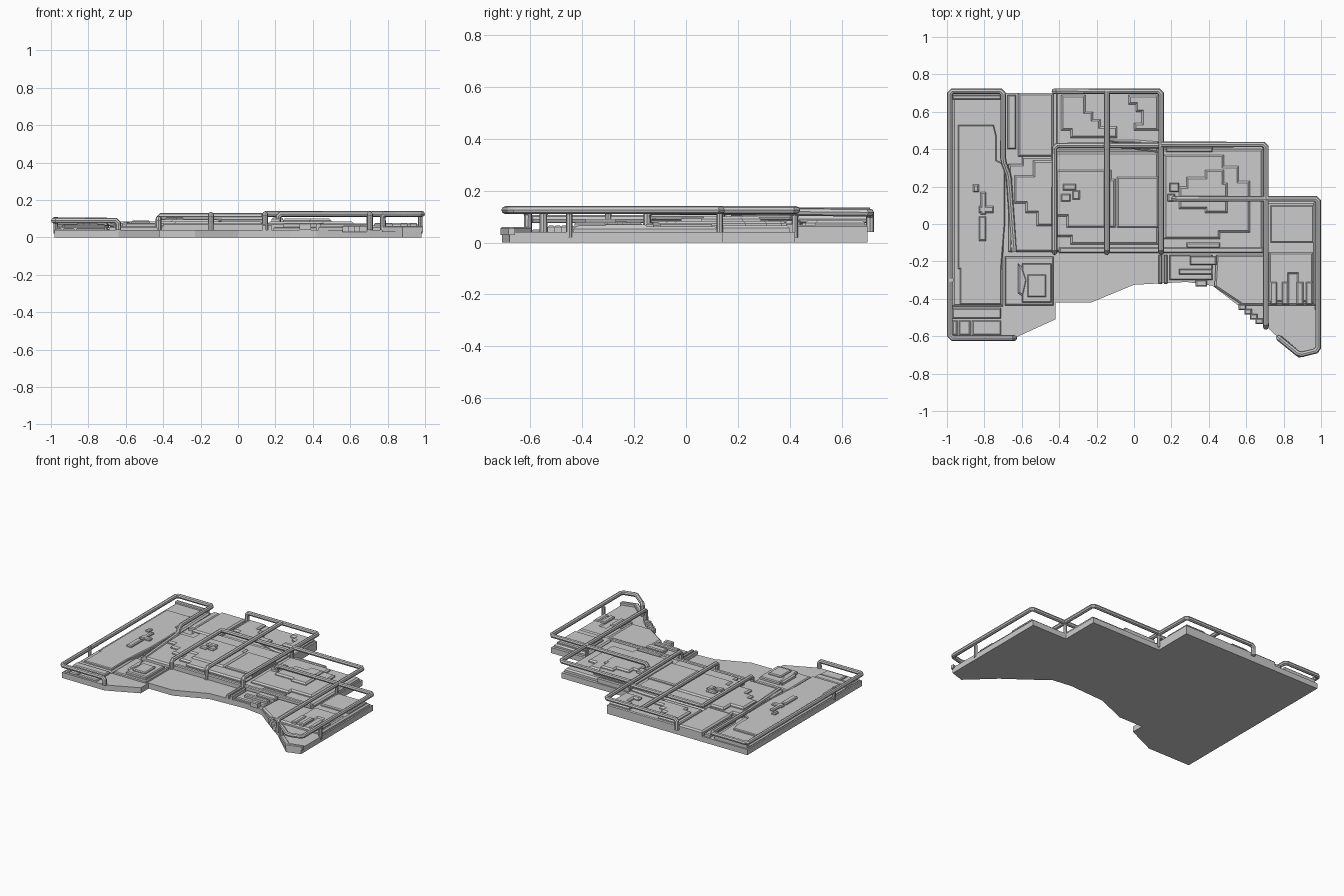
import bpy, bmesh
from mathutils import Vector


def slab(name, pts, z0, z1, slope=0.01):
    """Flat plate from an outline, with a sloped edge round the top."""
    bm = bmesh.new()
    face = bm.faces.new([bm.verts.new((x, y, z0)) for x, y in pts])
    face.normal_update()
    if face.normal.z < 0:
        face.normal_flip()
    new = bmesh.ops.extrude_face_region(bm, geom=[face])["geom"]
    top = [g for g in new if isinstance(g, bmesh.types.BMFace)][0]
    bmesh.ops.translate(bm, vec=(0, 0, z1 - z0), verts=list(top.verts))
    if slope:
        bmesh.ops.bevel(bm, geom=list(top.edges), offset=slope, segments=1,
                        affect='EDGES', profile=0.5, clamp_overlap=True)
    bmesh.ops.recalc_face_normals(bm, faces=bm.faces)
    me = bpy.data.meshes.new(name)
    bm.to_mesh(me)
    bm.free()
    ob = bpy.data.objects.new(name, me)
    bpy.context.collection.objects.link(ob)
    return ob


def block(name, x0, x1, y0, y1, z0, z1, slope=0.006):
    return slab(name, [(x0, y0), (x1, y0), (x1, y1), (x0, y1)], z0, z1, slope)


def rail(name, pts, r=0.0155, cut=0.014):
    """Round tube along a path with small chamfered corners."""
    p = [Vector(q) for q in pts]
    path = [p[0]]
    for a, b, c in zip(p, p[1:], p[2:]):
        path += [b + (a - b).normalized() * cut, b + (c - b).normalized() * cut]
    path.append(p[-1])
    cu = bpy.data.curves.new(name, 'CURVE')
    cu.dimensions = '3D'
    cu.bevel_depth = r
    cu.bevel_resolution = 2
    cu.use_fill_caps = True
    sp = cu.splines.new('POLY')
    sp.points.add(len(path) - 1)
    for s, q in zip(sp.points, path):
        s.co = (*q, 1)
    ob = bpy.data.objects.new(name, cu)
    bpy.context.collection.objects.link(ob)
    bpy.ops.object.select_all(action='DESELECT')
    ob.select_set(True)
    bpy.context.view_layer.objects.active = ob
    bpy.ops.object.convert(target='MESH')
    bpy.ops.object.shade_smooth_by_angle()


# Base plate
slab("base_plate", [(-.98, -.61), (-.64, -.61), (-.42, -.51), (-.42, -.42), (-.23, -.42),
     (0, -.325), (.28, -.31), (.42, -.33), (.55, -.43), (.70, -.54), (.88, -.71), (.98, -.68),
     (.98, .14), (.70, .14), (.70, .42), (.14, .42), (.14, .70), (-.98, .70)], 0, .04, 0)

# Left wing plates
slab("left_wing", [(-.97, -.44), (-.70, -.44), (-.70, -.2), (-.69, .3), (-.70, .68), (-.97, .68)],
     .04, .055)
slab("left_wing_panel", [(-.93, -.43), (-.71, -.43), (-.71, -.25), (-.69, 0), (-.69, .32),
     (-.735, .34), (-.735, .47), (-.75, .53), (-.94, .53), (-.94, -.24), (-.93, -.24)], .05, .069)
block("left_wing_back_lip", -.97, -.71, .665, .69, .04, .072)
block("left_wing_front_step", -.97, -.71, -.505, -.45, .04, .058)
for i, (a, b) in enumerate([(-.97, -.945), (-.935, -.875), (-.865, -.71)]):
    block(f"left_front_tile_{i}", a, b, -.595, -.515, .035, .05)
for i, (x0, x1, y0, y1) in enumerate([(-.86, -.83, .17, .21), (-.82, -.79, .05, .17),
                                      (-.83, -.75, .06, .095), (-.83, -.79, -.09, .04)]):
    block(f"left_wing_detail_{i}", x0, x1, y0, y1, .06, .083)

# Rear plates
slab("rear_left_plate", [(-.62, .36), (-.43, .36), (-.43, .70), (-.62, .70)], .04, .075)
block("rear_left_rib", -.675, -.63, .40, .69, .04, .065)
block("rear_plate", -.415, .14, .41, .70, .04, .068)
slab("rear_plate_upper", [(-.39, .69), (-.39, .50), (-.34, .50), (-.34, .46), (-.09, .46),
     (-.09, .52), (-.18, .52), (-.18, .56), (-.22, .56), (-.22, .60), (-.26, .60), (-.26, .69)],
     .06, .086)
slab("rear_plate_right", [(-.03, .69), (-.03, .64), (.01, .64), (.01, .60), (.04, .60),
     (.04, .54), (.0, .54), (.0, .50), (.13, .50), (.13, .69)], .06, .086)
slab("rear_wedge", [(-.15, .45), (.0, .40), (.13, .38), (.13, .44), (.0, .45)], .06, .085)

# Central deck built up in steps
slab("centre_deck", [(-.67, -.15), (.69, -.15), (.69, .40), (-.44, .40), (-.44, .36), (-.60, .36),
     (-.60, .32), (-.67, .32)], .04, .066)
slab("centre_deck_step", [(-.34, -.11), (.13, -.11), (.13, .385), (-.44, .385), (-.44, .34),
     (-.54, .34), (-.54, .26), (-.64, .26), (-.64, .11), (-.58, .11), (-.58, .06), (-.52, .06),
     (-.52, -.01), (-.42, -.01), (-.42, -.07), (-.34, -.07)], .06, .084)
slab("centre_panel", [(-.42, .29), (-.12, .29), (-.12, .24), (-.10, .24), (-.10, -.02),
     (-.36, -.02), (-.36, .04), (-.42, .04)], .08, .095)
block("centre_side_panel", -.09, .13, -.02, .25, .08, .098)
for i, (x0, x1, y0, y1) in enumerate([(-.38, -.31, .18, .215), (-.39, -.34, .12, .16),
                                      (-.33, -.29, .13, .18)]):
    block(f"centre_detail_{i}", x0, x1, y0, y1, .09, .106)
block("front_strip", -.40, .69, -.155, -.125, .04, .075)

# Right deck built up in steps
slab("right_deck_step", [(.16, -.08), (.46, -.08), (.46, -.045), (.62, -.045), (.62, .23),
     (.56, .23), (.56, .31), (.48, .31), (.48, .37), (.16, .37)], .06, .084)
slab("right_deck_panel", [(.24, .08), (.38, .08), (.38, .06), (.50, .06), (.50, .22), (.48, .22),
     (.48, .29), (.38, .29), (.38, .25), (.28, .25), (.28, .20), (.24, .20)], .08, .1)
block("right_deck_back_lip", .17, .42, .385, .41, .04, .075)
block("right_detail_0", .18, .22, .12, .16, .08, .105)
block("right_detail_1", .19, .24, .17, .22, .08, .105)

# Nested box at the front left
block("front_box", -.69, -.43, -.435, -.175, .04, .058)
block("front_box_inner", -.60, -.44, -.42, -.21, .055, .078)
block("front_box_core", -.57, -.47, -.39, -.27, .075, .09)
slab("front_box_ramp", [(-.62, -.21), (-.59, -.24), (-.57, -.30), (-.59, -.39), (-.62, -.37)],
     .05, .082)

# Front edge machinery
for x in (.13, .16):
    block("front_beam", x, x + .02, -.32, -.165, .04, .07)
block("front_right_plate", .19, .42, -.30, -.165, .04, .056)
for i, (x0, x1, y0, y1) in enumerate([(.28, .46, -.13, -.10), (.30, .44, -.22, -.17),
                                      (.33, .39, -.335, -.30), (.24, .42, -.27, -.24)]):
    block(f"front_machinery_{i}", x0, x1, y0, y1, .04, .077)

# Right wing
slab("right_wing", [(.44, -.165), (.70, -.165), (.70, .12), (.97, .12), (.97, -.435), (.58, -.435),
     (.43, -.335)], .04, .062)
block("right_wing_panel", .73, .96, -.10, .10, .055, .076)
slab("right_wing_tray", [(.72, -.42), (.83, -.42), (.83, -.27), (.87, -.27), (.87, -.42),
     (.96, -.42), (.96, -.15), (.72, -.15)], .055, .07)
for x in (.73, .79, .87, .92):
    block("right_wing_tooth", x, x + .035, -.43, -.31, .06, .078)
for i in range(4):
    block("diagonal_stud", .56 + .03 * i, .60 + .03 * i, -.46 - .025 * i, -.43 - .025 * i, .03, .065)
slab("nose_lip", [(.77, -.62), (.88, -.715), (.99, -.685), (.99, -.66), (.89, -.685), (.79, -.60)],
     .03, .06, .005)

# Tube rails
rail("left_rail", [(-.64, -.61, .04), (-.64, -.61, .09), (-.985, -.61, .09), (-.985, .71, .09),
     (-.70, .71, .09), (-.70, .34, .09), (-.67, .26, .065), (-.64, -.15, .06)])
rail("inner_rail", [(-.425, -.15, .04), (-.425, -.15, .10), (-.425, .42, .10), (.14, .42, .10)])
rail("rear_rail", [(-.425, .71, .04), (-.425, .71, .115), (.145, .71, .115), (.145, -.15, .125),
     (.145, -.15, .04)])
rail("cross_rail", [(-.145, .71, .12), (-.145, -.15, .12), (-.145, -.15, .04)])
rail("right_rail", [(.145, .425, .125), (.705, .425, .125), (.705, -.55, .125), (.705, -.55, .04)])
rail("wing_rail", [(.215, .135, .06), (.215, .135, .125), (.985, .135, .125), (.985, -.675, .125),
     (.885, -.70, .125), (.775, -.61, .125), (.775, -.61, .04)])
for x, y in [(-.985, -.30), (.985, -.45), (.14, .42), (.705, .13)]:
    rail("rail_post", [(x * .99, y, .02), (x * .99, y, .11)], .012)
